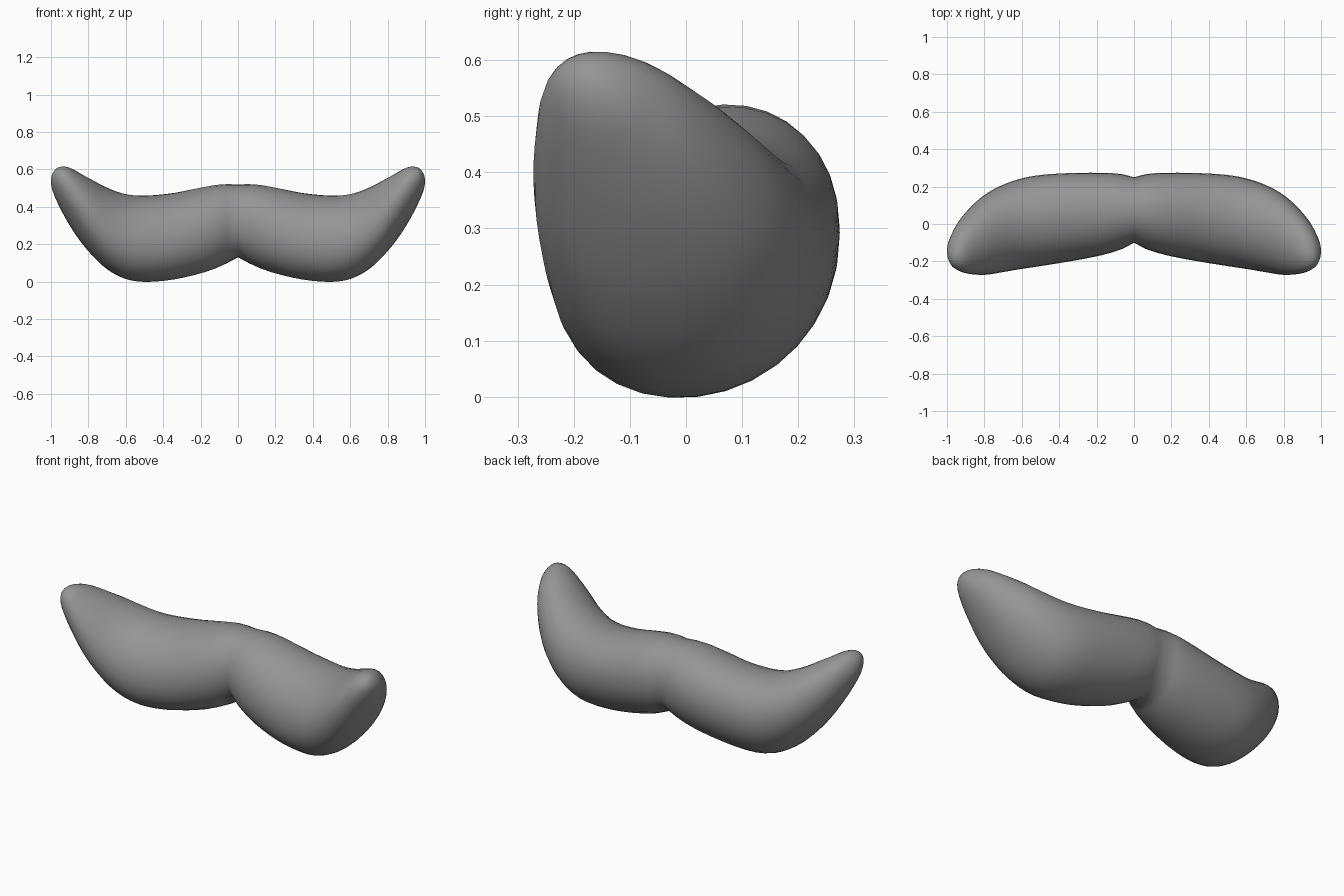
import bpy, bmesh, math

if "Cube" in bpy.data.objects:
    bpy.data.objects.remove(bpy.data.objects["Cube"])

# Section envelope: x, top z, bottom z, front y, back y, lean
KEYS = [
    (0.00, .520, .130, -.100, .250, .00),
    (0.05, .521, .103, -.128, .264, .03),
    (0.10, .520, .078, -.147, .271, .06),
    (0.20, .503, .043, -.173, .274, .10),
    (0.35, .473, .010, -.201, .272, .14),
    (0.50, .460, -.002, -.225, .262, .13),
    (0.60, .468, .013, -.240, .244, .09),
    (0.70, .502, .066, -.257, .210, .02),
    (0.80, .555, .162, -.272, .155, -.10),
    (0.90, .609, .300, -.263, .062, -.26),
    (0.95, .614, .390, -.243, -.005, -.32),
    (0.98, .596, .455, -.216, -.065, -.35),
    (1.00, .540, .540, -.145, -.145, -.40),
]
SIDES, RINGS = 32, 32


def spread(x):
    return math.sqrt(max(0.0, 1 - x))


def section(s):
    """Smooth (Hermite) interpolation of the keys in s, which rounds the tip."""
    k = [(spread(r[0]),) + r[1:] for r in KEYS][::-1]
    i = 0
    while i < len(k) - 2 and s > k[i + 1][0]:
        i += 1
    a, b = k[i], k[i + 1]
    p, n = k[max(i - 1, 0)], k[min(i + 2, len(k) - 1)]
    h = b[0] - a[0]
    t = (s - a[0]) / h
    out = []
    for c in range(1, 6):
        m0 = (b[c] - p[c]) / (b[0] - p[0]) * h
        m1 = (n[c] - a[c]) / (n[0] - a[0]) * h
        out.append((2*t**3 - 3*t*t + 1) * a[c] + (t**3 - 2*t*t + t) * m0
                   + (3*t*t - 2*t**3) * b[c] + (t**3 - t*t) * m1)
    return out


def rounded(v, power=0.97):
    return math.copysign(abs(v) ** power, v)


# Half of the moustache, lofted from the middle to the tip
bm = bmesh.new()
rings = []
for j in range(RINGS):
    s = 1 - j / RINGS
    top, bottom, front, back, lean = section(s)
    ring = []
    for i in range(SIDES):
        a = 2 * math.pi * i / SIDES
        y = (front + back) / 2 + (back - front) / 2 * rounded(math.cos(a))
        z = (top + bottom) / 2 + (top - bottom) / 2 * rounded(math.sin(a + lean))
        ring.append(bm.verts.new((1 - s * s, y, z)))
    rings.append(ring)
for r0, r1 in zip(rings, rings[1:]):
    for i in range(SIDES):
        n = (i + 1) % SIDES
        bm.faces.new((r0[i], r0[n], r1[n], r1[i]))
tip = bm.verts.new((1, KEYS[-1][3], KEYS[-1][1]))
for i in range(SIDES):
    bm.faces.new((rings[-1][i], rings[-1][(i + 1) % SIDES], tip))

# Mirror the other half and weld the middle
both = bm.verts[:] + bm.edges[:] + bm.faces[:]
copy = bmesh.ops.duplicate(bm, geom=both)["geom"]
for v in copy:
    if isinstance(v, bmesh.types.BMVert):
        v.co.x = -v.co.x
bmesh.ops.remove_doubles(bm, verts=bm.verts[:], dist=1e-4)
bmesh.ops.recalc_face_normals(bm, faces=bm.faces[:])
for f in bm.faces:
    f.smooth = True

mesh = bpy.data.meshes.new("moustache")
bm.to_mesh(mesh)
bm.free()

# Dark grey hair
dark = bpy.data.materials.new("dark_grey")
dark.diffuse_color = (0.3, 0.3, 0.3, 1)
dark.use_nodes = True
dark.node_tree.nodes["Principled BSDF"].inputs["Base Color"].default_value = dark.diffuse_color
mesh.materials.append(dark)
bpy.context.collection.objects.link(bpy.data.objects.new("moustache", mesh))
